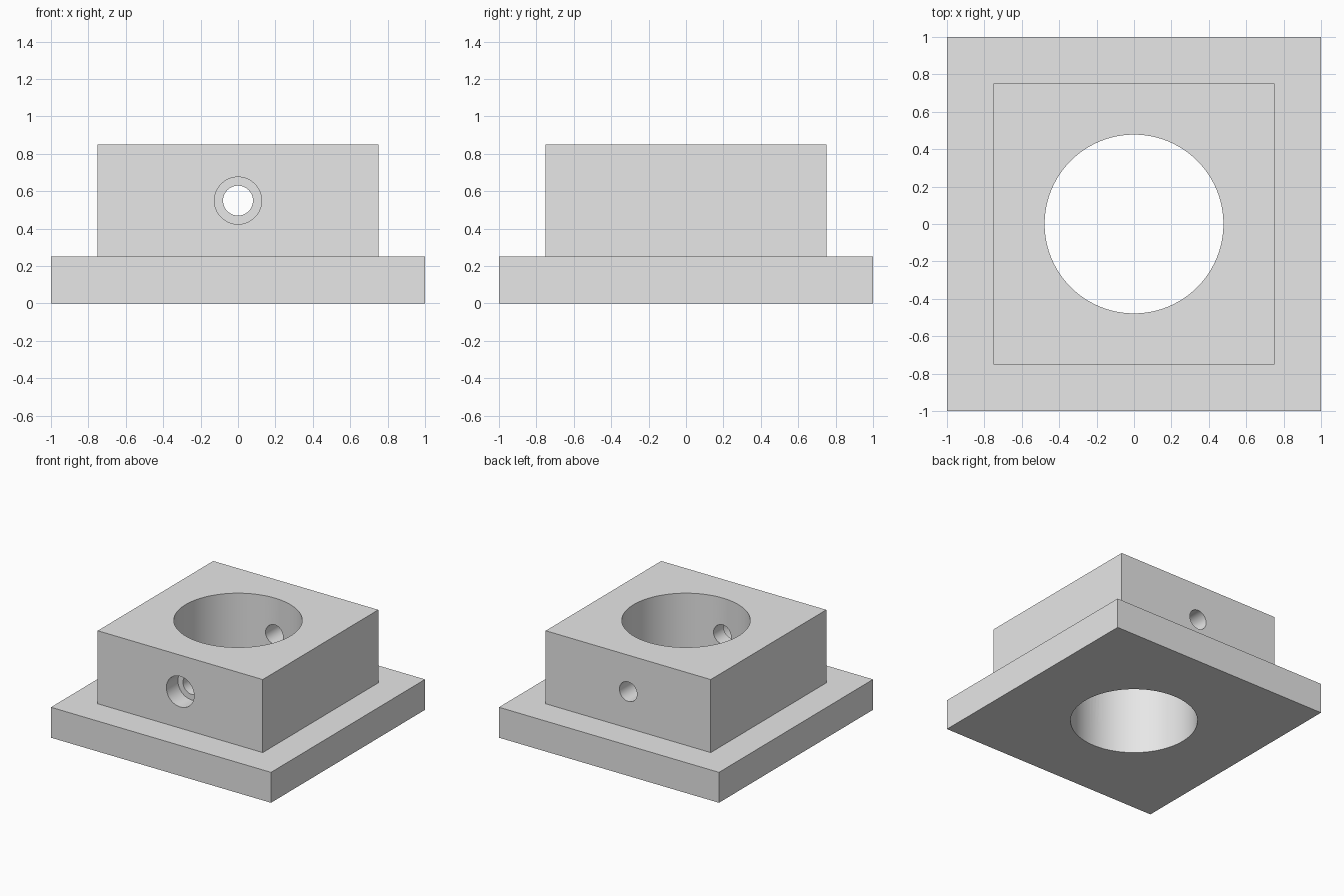
import bpy
import math

cube = bpy.data.objects.get("Cube")
if cube:
    bpy.data.objects.remove(cube, do_unlink=True)

# Single plain grey
GREY = (0.8, 0.8, 0.8, 1.0)
grey = bpy.data.materials.new("light_grey")
grey.use_nodes = True
grey.diffuse_color = GREY
grey.node_tree.nodes["Principled BSDF"].inputs["Base Color"].default_value = GREY


def box(name, width, bottom, top):
    """Square block centred on the z axis."""
    bpy.ops.mesh.primitive_cube_add(size=1, location=(0, 0, (bottom + top) / 2))
    ob = bpy.context.object
    ob.name = name
    ob.scale = (width, width, top - bottom)
    bpy.ops.object.transform_apply(location=True, rotation=True, scale=True)
    ob.data.materials.append(grey)
    return ob


def cutter(name, radius, depth, location, along_y=False):
    """Hidden cylinder used to drill a hole."""
    bpy.ops.mesh.primitive_cylinder_add(
        vertices=96, radius=radius, depth=depth, location=location,
        rotation=(math.pi / 2 if along_y else 0, 0, 0))
    ob = bpy.context.object
    ob.name = name
    ob.data.materials.append(grey)
    ob.hide_render = True
    return ob


def boolean(target, tool, operation):
    """Apply a boolean and discard the tool."""
    mod = target.modifiers.new(tool.name, 'BOOLEAN')
    mod.operation = operation
    mod.solver = 'EXACT'
    mod.object = tool
    bpy.ops.object.select_all(action='DESELECT')
    bpy.context.view_layer.objects.active = target
    target.select_set(True)
    bpy.ops.object.modifier_apply(modifier=mod.name)
    bpy.data.objects.remove(tool, do_unlink=True)


BASE_TOP, BLOCK_TOP, BLOCK_WIDTH = 0.25, 0.85, 1.5
HOLE_Z, COUNTERBORE_DEPTH = 0.55, 0.15

# Flange plate with the raised block fused on top
housing = box("flanged_block", 2.0, 0, BASE_TOP)
boolean(housing, box("raised_block", BLOCK_WIDTH, BASE_TOP - 0.1, BLOCK_TOP), 'UNION')

# Vertical bore, cross hole from front to back, counterbore on the front
boolean(housing, cutter("main_bore", 0.478, 3, (0, 0, 0.5)), 'DIFFERENCE')
boolean(housing, cutter("cross_hole", 0.08, 3, (0, 0, HOLE_Z), True), 'DIFFERENCE')
front = -BLOCK_WIDTH / 2
boolean(housing, cutter("counterbore", 0.126, COUNTERBORE_DEPTH * 2,
                        (0, front, HOLE_Z), True), 'DIFFERENCE')

# Smooth bores, sharp edges
bpy.ops.object.shade_smooth_by_angle(angle=math.radians(30))
